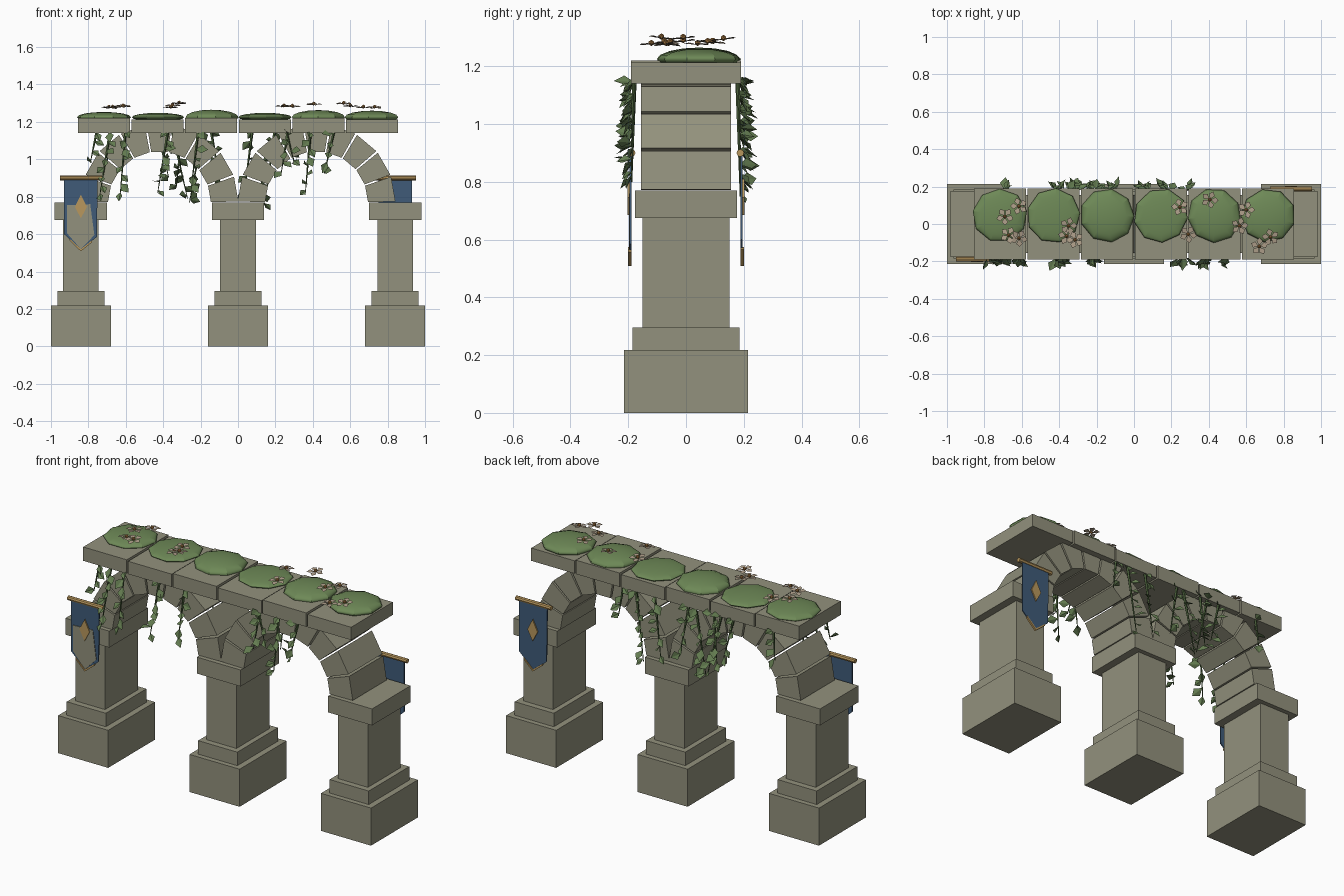
import bpy, math, random
from mathutils import Vector, Matrix

if "Cube" in bpy.data.objects:
    bpy.data.objects.remove(bpy.data.objects["Cube"])

random.seed(4)


def material(name, r, g, b):
    m = bpy.data.materials.new(name)
    m.diffuse_color = (r, g, b, 1)
    m.use_nodes = True
    m.node_tree.nodes["Principled BSDF"].inputs["Base Color"].default_value = m.diffuse_color
    return m


STONE = material("weathered stone", 0.29, 0.285, 0.205)
MOSS = material("moss green", 0.155, 0.25, 0.095)
LEAF = material("leaf green", 0.125, 0.2, 0.08)
STEM = material("stem green", 0.08, 0.135, 0.05)
BLUE = material("banner blue", 0.05, 0.105, 0.19)
GOLD = material("gold", 0.48, 0.31, 0.11)
PETAL = material("pale petal", 0.42, 0.34, 0.25)
HEART = material("flower heart", 0.4, 0.2, 0.06)


def mesh(name, verts, faces, *mats, indices=None):
    me = bpy.data.meshes.new(name)
    me.from_pydata([tuple(v) for v in verts], [], faces)
    for m in mats:
        me.materials.append(m)
    if indices:
        me.polygons.foreach_set("material_index", indices)
    me.update()
    ob = bpy.data.objects.new(name, me)
    bpy.context.collection.objects.link(ob)
    return ob


def prism(name, outline, y0, y1, mat):
    """Extrude an (x, z) outline given anticlockwise from the front, y0 < y1."""
    n = len(outline)
    verts = [(x, y, z) for y in (y0, y1) for x, z in outline]
    faces = [tuple(range(n)), tuple(reversed(range(n, 2 * n)))]
    faces += [(i, i + n, (i + 1) % n + n, (i + 1) % n) for i in range(n)]
    return mesh(name, verts, faces, mat)


def block(name, x, hx, hy, z0, z1):
    return prism(name, [(x - hx, z0), (x + hx, z0), (x + hx, z1), (x - hx, z1)], -hy, hy, STONE)


# Piers: base, plinth, shaft and capital
for x in (-0.84, 0, 0.84):
    block("pier_base", x, 0.16, 0.214, 0, 0.217)
    block("pier_plinth", x, 0.125, 0.185, 0.217, 0.295)
    block("pier_shaft", x, 0.095, 0.15, 0.295, 0.68)
    block("pier_capital", x, 0.14, 0.176, 0.675, 0.77)

# Arches: nine wedge stones each
for cx in (-0.42, 0.42):
    for i in range(9):
        a0, a1 = math.radians(20 * i + 0.8), math.radians(20 * i + 19.2)
        wedge = [(cx + r * math.cos(a), 0.768 + r * math.sin(a))
                 for r, a in ((0.275, a0), (0.422, a0), (0.422, a1), (0.275, a1))]
        prism("arch_stone", wedge, -0.155, 0.155, STONE)

# Coping slabs with a moss mound on each
moss_top = (1.253, 1.248, 1.265, 1.248, 1.263, 1.26)
for i in range(6):
    x = -0.717 + i * 0.2868
    block("coping_slab", x, 0.139, 0.19, 1.14, 1.22 - 0.006 * (i % 2))
    bpy.ops.mesh.primitive_uv_sphere_add(segments=9, ring_count=8, radius=1,
                                         location=(x, 0.045, 1.225),
                                         rotation=(0, 0, i * 1.3))
    mound = bpy.context.object
    mound.name = "moss_mound"
    mound.scale = (0.147, 0.143, moss_top[i] - 1.225)
    mound.data.materials.append(MOSS)
    bpy.ops.object.shade_smooth_by_angle(angle=math.radians(30))


# Flowers: five pointed petals around a small heart
def flower(x, y, z):
    tilt = Matrix.Rotation(random.uniform(-0.2, 0.2), 3, 'X') @ Matrix.Rotation(random.uniform(0, 6), 3, 'Z')
    verts, faces = [], []
    for k in range(5):
        spin = Matrix.Rotation(k * math.tau / 5, 3, 'Z')
        n = len(verts)
        for p in ((0.004, 0, 0), (0.03, -0.017, 0.006), (0.047, 0, 0.001), (0.03, 0.017, 0.006)):
            verts.append(tilt @ spin @ Vector(p) + Vector((x, y, z)))
        faces.append((n, n + 1, n + 2, n + 3))
    mesh("flower_petals", verts, faces, PETAL)
    bpy.ops.mesh.primitive_ico_sphere_add(subdivisions=1, radius=0.011, location=(x, y, z + 0.006))
    bpy.context.object.name = "flower_heart"
    bpy.context.object.data.materials.append(HEART)


for x, y, z in ((-.615, .095, 1.282), (-.69, .04, 1.275), (-.67, -.06, 1.275), (-.615, -.075, 1.282),
                (-.35, -.01, 1.285), (-.36, -.065, 1.275), (-.315, -.085, 1.297),
                (.245, .09, 1.282), (.29, -.055, 1.28), (.405, .13, 1.292),
                (.6, .075, 1.282), (.565, -.01, 1.296), (.73, -.07, 1.275), (.67, -.12, 1.275)):
    flower(x, y, z)


# Hanging vines: tapered stem with folded diamond leaves
def vine(side, x0, x1, z1):
    top, tip = Vector((x0, side * 0.178, 1.18)), Vector((x1, side * 0.188, z1))
    verts, faces, idx = [], [], []
    for k in range(5):
        a = k * math.tau / 5
        ring = Vector((math.cos(a), math.sin(a), 0))
        verts += [top + ring * 0.009, tip + ring * 0.002]
        faces.append((2 * k, 2 * k + 1, (2 * k + 3) % 10, (2 * k + 2) % 10))
        idx.append(0)
    count = max(4, int((1.18 - z1) / 0.045))
    for k in range(count):
        p = top.lerp(tip, (k + 0.7) / count)
        d = Vector((random.uniform(-0.9, 0.9), side * random.uniform(0.2, 0.9),
                    random.uniform(-0.9, 0.1))).normalized()
        w = d.cross(Vector((random.uniform(-.6, .6), side, 0.5))).normalized()
        up = w.cross(d)
        size = random.uniform(0.05, 0.072)
        n = len(verts)
        verts += [p, p + d * size * 0.5 + w * size * 0.36 + up * 0.007,
                  p + d * size, p + d * size * 0.5 - w * size * 0.36 + up * 0.007]
        faces += [(n, n + 1, n + 2), (n, n + 2, n + 3)]
        idx += [1, 1]
    mesh("hanging_vine", verts, faces, STEM, LEAF, indices=idx)


for v in ((-.68, -.74, .80), (-.60, -.63, .81), (-.75, -.79, .98), (-.37, -.43, .82),
          (-.21, -.25, .85), (.27, .23, .92), (.39, .36, .82), (.52, .46, .92), (.25, .30, .98)):
    vine(-1, *v)
for v in ((-.68, -.70, .98), (-.44, -.37, .90), (-.36, -.27, .79), (-.30, -.33, .85), (-.18, -.26, .77),
          (-.15, -.09, .84), (.08, .03, .80), (.20, .14, .75), (.27, .30, .97)):
    vine(1, *v)

# Banners: front of the left pier, back of the right pier (turned half way round)
for turn in (0, math.pi):
    parts = []
    cloth = [(-.93, .60), (-.84, .515), (-.755, .585), (-.75, .895), (-.93, .895)]
    parts.append(prism("banner_cloth", cloth, -0.195, -0.189, BLUE))
    if turn == 0:
        panel = [(-.915, .605), (-.84, .52), (-.768, .595), (-.79, .76), (-.915, .755)]
        parts.append(prism("banner_pale_panel", panel, -0.198, -0.195, STONE))
    diamond = [(-.872, .745), (-.84, .685), (-.808, .745), (-.84, .81)]
    parts.append(prism("banner_diamond", diamond, -0.202, -0.194, GOLD))
    trim = [(-.90, .565), (-.84, .508), (-.78, .557), (-.78, .567), (-.84, .52), (-.90, .575)]
    parts.append(prism("banner_trim", trim, -0.2, -0.188, GOLD))
    for ob in parts:
        ob.rotation_euler.z = turn
    s = 1 if turn == 0 else -1
    bpy.ops.mesh.primitive_cylinder_add(vertices=8, radius=0.013, depth=0.225,
                                        location=(-0.84 * s, -0.188 * s, 0.9),
                                        rotation=(0, math.pi / 2, 0))
    bpy.context.object.name = "banner_rod"
    bpy.context.object.data.materials.append(GOLD)
